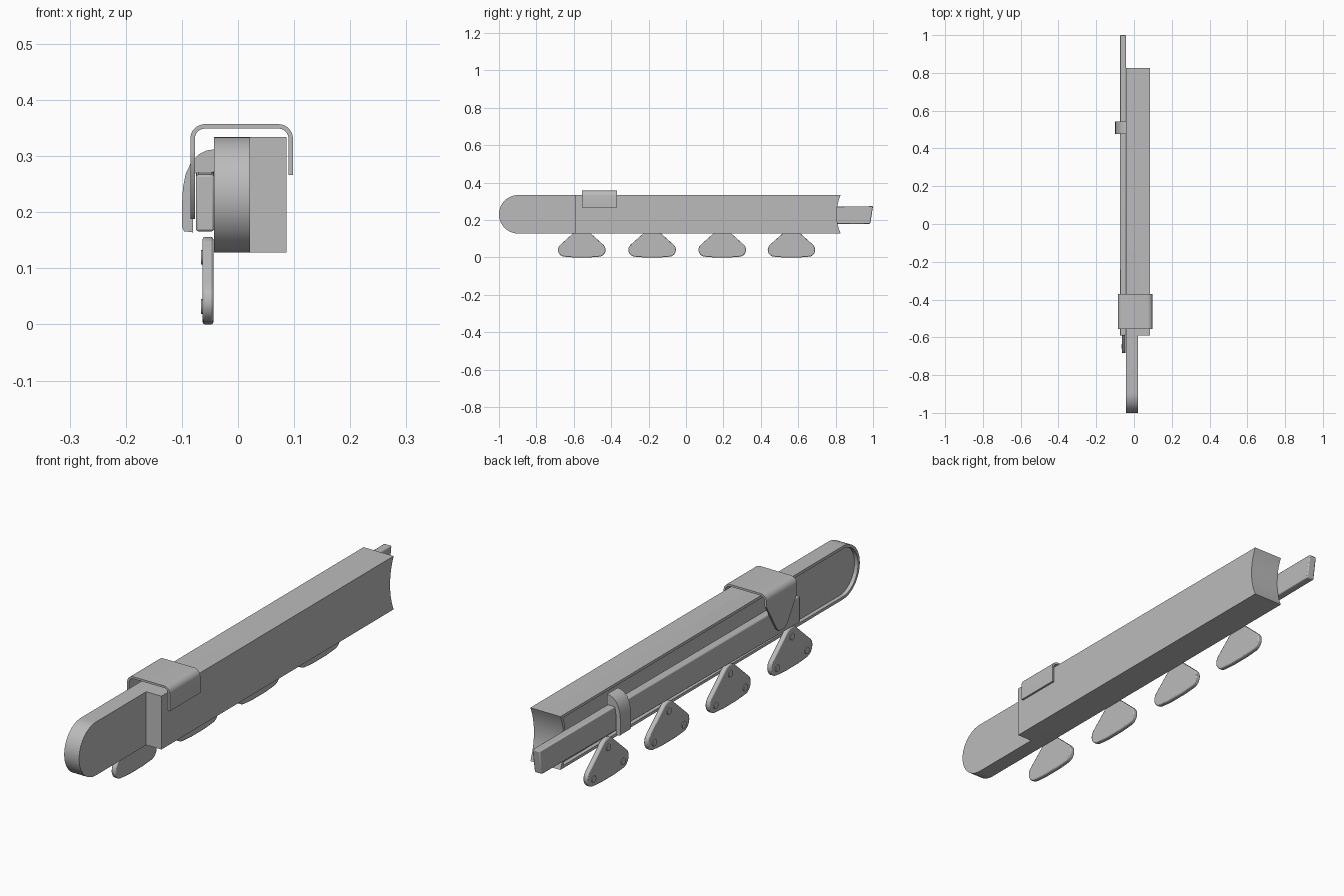
import bpy, bmesh, math
from mathutils import Vector

cube = bpy.data.objects.get("Cube")
if cube:
    bpy.data.objects.remove(cube, do_unlink=True)

GREY = (0.5, 0.5, 0.5)
mat = bpy.data.materials.new("plain_grey")
mat.use_nodes = True
mat.diffuse_color = (*GREY, 1)
mat.node_tree.nodes["Principled BSDF"].inputs["Base Color"].default_value = (*GREY, 1)


def arc(cu, cv, r, start, end, steps=10):
    """Points on an arc, angles in degrees."""
    angles = [math.radians(start + (end - start) * i / steps) for i in range(steps + 1)]
    return [(cu + r * math.cos(a), cv + r * math.sin(a)) for a in angles]


def prism(name, outline, axis, low, high, bevel=0, recess=None):
    """Extrude an outline along x (points are y, z) or along y (points are x, z)."""
    place = (lambda u, v: (low, u, v)) if axis == "x" else (lambda u, v: (u, low, v))
    bm = bmesh.new()
    face = bm.faces.new([bm.verts.new(place(u, v)) for u, v in outline])
    out = bmesh.ops.extrude_face_region(bm, geom=[face], use_keep_orig=True)
    step = Vector((high - low, 0, 0) if axis == "x" else (0, high - low, 0))
    moved = [g for g in out["geom"] if isinstance(g, bmesh.types.BMVert)]
    bmesh.ops.translate(bm, verts=moved, vec=step)
    bmesh.ops.recalc_face_normals(bm, faces=bm.faces)
    if recess:
        # leave a rim and sink the middle of the near face
        rim, depth = recess
        bmesh.ops.inset_region(bm, faces=[face], thickness=rim, use_even_offset=True)
        sunk = bmesh.ops.extrude_discrete_faces(bm, faces=[face])["faces"]
        bmesh.ops.translate(bm, verts=sunk[0].verts, vec=step.normalized() * depth)
        bmesh.ops.remove_doubles(bm, verts=bm.verts, dist=1e-6)
    mesh = bpy.data.meshes.new(name)
    bm.to_mesh(mesh)
    bm.free()
    mesh.materials.append(mat)
    obj = bpy.data.objects.new(name, mesh)
    bpy.context.collection.objects.link(obj)
    bpy.ops.object.select_all(action="DESELECT")
    obj.select_set(True)
    bpy.context.view_layer.objects.active = obj
    bpy.ops.object.shade_smooth_by_angle(angle=math.radians(35))
    if bevel:
        mod = obj.modifiers.new("soft_edges", "BEVEL")
        mod.width = bevel
        mod.segments = 2
        mod.limit_method = "ANGLE"
        mod.angle_limit = math.radians(60)
    return obj


# Long board: rounded front, hollow rear end, recessed side
BOTTOM, TOP, REAR, STEP = 0.128, 0.334, 0.827, -0.59
MID, HALF = (BOTTOM + TOP) / 2, (TOP - BOTTOM) / 2
SAG = 0.022
radius = (HALF ** 2 + SAG ** 2) / (2 * SAG)
sweep = math.degrees(math.asin(HALF / radius))
hollow = arc(REAR - SAG + radius, MID, radius, 180 + sweep, 180 - sweep, 12)
nose = arc(-1 + HALF, MID, HALF, 90, 270, 28)
prism("main_board", hollow + nose, "x", -0.0425, 0.021, recess=(0.011, 0.015))
prism("outer_block", hollow + [(STEP, TOP), (STEP, BOTTOM)], "x", 0.021, 0.086)

# Sliding rail with a slanted rear end
prism("side_rail", [(STEP, 0.166), (0.985, 0.18), (1.0, 0.274), (STEP, 0.267)],
      "x", -0.075, -0.0425, bevel=0.004)

# Strap holding the rail
strap = [(-0.0425, 0.312), (-0.056, 0.31), (-0.07, 0.303), (-0.083, 0.29),
         (-0.093, 0.269), (-0.098, 0.245), (-0.0995, 0.22), (-0.0995, 0.173),
         (-0.096, 0.166), (-0.08, 0.164), (-0.08, 0.24), (-0.076, 0.27), (-0.0425, 0.272)]
prism("rail_strap", strap, "y", 0.477, 0.542)

# Clip bent over the board, with a tapered tongue on the rail side
LEFT, RIGHT, CREST, THICK, BEND = -0.085, 0.098, 0.357, 0.008, 0.026


def bend_line(r, inset):
    points = [(RIGHT - inset, 0.266)]
    points += arc(RIGHT - BEND, CREST - BEND, r, 0, 90, 8)
    points += arc(LEFT + BEND, CREST - BEND, r, 90, 180, 8)
    return points + [(LEFT + inset, 0.31)]


clip = bend_line(BEND, 0) + bend_line(BEND - THICK, THICK)[::-1]
prism("clip", clip, "y", -0.555, -0.37)
tongue = [(-0.37, 0.31), (-0.435, 0.2), (-0.45, 0.188), (-0.48, 0.188),
          (-0.497, 0.2), (-0.555, 0.29), (-0.555, 0.31)]
prism("clip_tongue", tongue, "x", LEFT, LEFT + THICK)

# Four rounded triangular feet, each with three rivets
for n, y in enumerate((-0.557, -0.181, 0.194, 0.564), 1):
    foot = arc(y + 0.09, 0.041, 0.037, -80, 53)
    foot += arc(y, 0.111, 0.045, 53, 127)
    foot += arc(y - 0.09, 0.041, 0.037, 127, 260)
    foot += [(y - 0.04, 0), (y + 0.04, 0)]
    prism(f"foot_{n}", foot, "x", -0.063, -0.044, bevel=0.004)
    for k, (dy, z) in enumerate(((0, 0.12), (-0.09, 0.032), (0.09, 0.032)), 1):
        prism(f"foot_{n}_rivet_{k}", arc(y + dy, z, 0.013, 0, 345, 23),
              "x", -0.066, -0.06)
